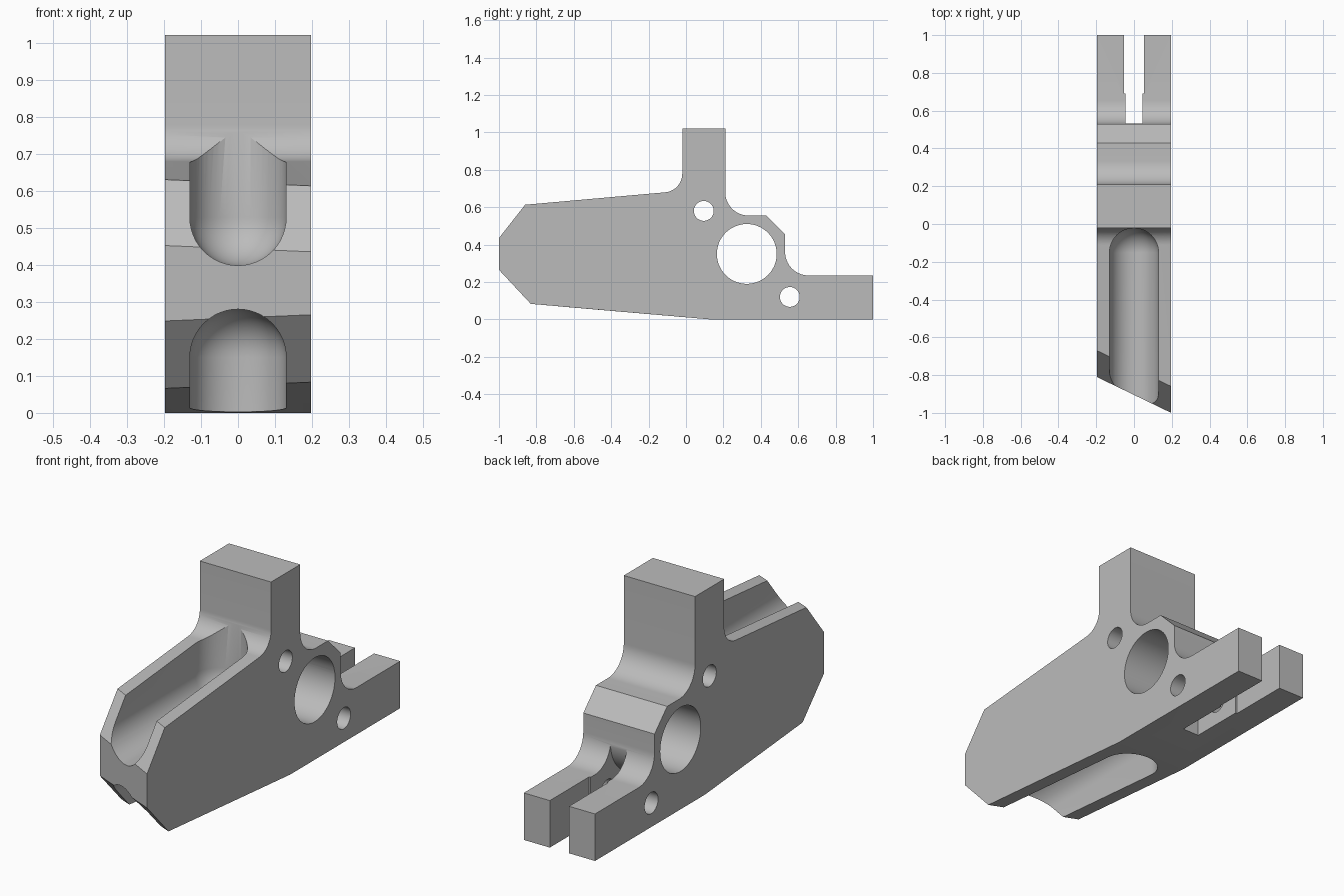
import bpy, bmesh, math
from mathutils import Vector, Matrix

if "Cube" in bpy.data.objects:
    bpy.data.objects.remove(bpy.data.objects["Cube"], do_unlink=True)

HALF = 0.197          # half width of the block
SKEW = 0.19           # how far the right-hand nose corner is set back

grey = bpy.data.materials.new("plain grey")
grey.use_nodes = True
grey.diffuse_color = (0.5, 0.5, 0.5, 1)
grey.node_tree.nodes["Principled BSDF"].inputs["Base Color"].default_value = (0.5, 0.5, 0.5, 1)


def finish(name, bm):
    bmesh.ops.recalc_face_normals(bm, faces=bm.faces)
    mesh = bpy.data.meshes.new(name)
    bm.to_mesh(mesh)
    bm.free()
    mesh.materials.append(grey)
    ob = bpy.data.objects.new(name, mesh)
    bpy.context.collection.objects.link(ob)
    return ob


def arc(y, z, r, start, end, steps=16):
    angles = [math.radians(start + (end - start) * i / steps) for i in range(steps + 1)]
    return [(y + r * math.cos(a), z + r * math.sin(a)) for a in angles]


def box(name, x, y0, y1, z0, z1):
    bm = bmesh.new()
    bmesh.ops.create_cube(bm, size=1)
    bmesh.ops.scale(bm, vec=(2 * x, y1 - y0, z1 - z0), verts=bm.verts)
    bmesh.ops.translate(bm, vec=(0, (y0 + y1) / 2, (z0 + z1) / 2), verts=bm.verts)
    return finish(name, bm)


def cross_bore(name, y, z, r, length=1.0, segments=64):
    bm = bmesh.new()
    turn = Matrix.Translation((0, y, z)) @ Matrix.Rotation(math.pi / 2, 4, 'Y')
    bmesh.ops.create_cone(bm, cap_ends=True, segments=segments, radius1=r, radius2=r,
                          depth=length, matrix=turn)
    return finish(name, bm)


def ball_pocket(name, y_end, z, z_open, r=0.13):
    # Hull of a ball swept along the block and out through the open side
    bm = bmesh.new()
    for y in (y_end, -1.5):
        for h in (z, z_open):
            bmesh.ops.create_uvsphere(bm, u_segments=48, v_segments=24, radius=r,
                                      matrix=Matrix.Translation((0, y, h)))
    hull = bmesh.ops.convex_hull(bm, input=bm.verts)
    loose = set(hull["geom_interior"]) | set(hull["geom_unused"])
    bmesh.ops.delete(bm, geom=[v for v in loose if isinstance(v, bmesh.types.BMVert)],
                     context='VERTS')
    on_hull = [v.co.copy() for v in bm.verts]
    bm.free()
    bm = bmesh.new()
    for co in on_hull:
        bm.verts.new(co)
    bmesh.ops.convex_hull(bm, input=bm.verts)
    bmesh.ops.dissolve_limit(bm, angle_limit=0.002, verts=bm.verts, edges=bm.edges)
    return finish(name, bm)


def cut(target, cutter):
    mod = target.modifiers.new("cut", 'BOOLEAN')
    mod.operation = 'DIFFERENCE'
    mod.solver = 'EXACT'
    mod.object = cutter
    bpy.ops.object.select_all(action='DESELECT')
    bpy.context.view_layer.objects.active = target
    target.select_set(True)
    bpy.ops.object.modifier_apply(modifier=mod.name)
    bpy.data.objects.remove(cutter, do_unlink=True)


# Side profile of the block, with fillets at the post and the tail
profile = [(-1, 0.265), (-0.83, 0.083), (0.13, 0), (1, 0), (1, 0.235)]
profile += arc(0.655, 0.36, 0.125, 270, 180)
profile += [(0.53, 0.455), (0.43, 0.555)]
profile += arc(0.335, 0.68, 0.125, 270, 180)
profile += [(0.21, 1.02), (-0.02, 1.02)]
profile += arc(-0.12, 0.779, 0.1, 0, -85)
profile += [(-0.86, 0.613), (-1, 0.435)]


def far_side(y, z):
    # The nose is cut at a slant, following the tapering top and bottom
    if y > -0.5:
        return Vector((-HALF, y, z))
    return Vector((-HALF, y + SKEW, z + (0.0168 if z > 0.35 else -0.0168)))


bm = bmesh.new()
near = [bm.verts.new((HALF, y, z)) for y, z in profile]
far = [bm.verts.new(far_side(y, z)) for y, z in profile]
bm.faces.new(near)
bm.faces.new(far[::-1])
for i in range(len(profile)):
    j = (i + 1) % len(profile)
    bm.faces.new((near[i], far[i], far[j], near[j]))
body = finish("bracket_body", bm)

# Round-ended grooves in the top and underside
cut(body, ball_pocket("top_groove", -0.152, 0.528, 1.5))
cut(body, ball_pocket("bottom_groove", -0.03, 0.15, -0.6))

# Tail slot, kept clear of the large bore
slot = box("tail_slot", 0.045, 0.415, 1.2, -0.2, 0.345)
cut(slot, cross_bore("bore_wall", 0.325, 0.35, 0.208))
cut(body, slot)
cut(body, box("wide_tail_slot", 0.053, 0.69, 1.2, -0.2, 0.4))

# Cross bores
for name, y, z, r in (("large_bore", 0.325, 0.35, 0.16),
                      ("upper_pin_bore", 0.095, 0.58, 0.053),
                      ("lower_pin_bore", 0.555, 0.12, 0.053)):
    cut(body, cross_bore(name, y, z, r))

bpy.ops.object.select_all(action='DESELECT')
body.select_set(True)
bpy.context.view_layer.objects.active = body
bpy.ops.object.shade_smooth_by_angle(angle=math.radians(25))
